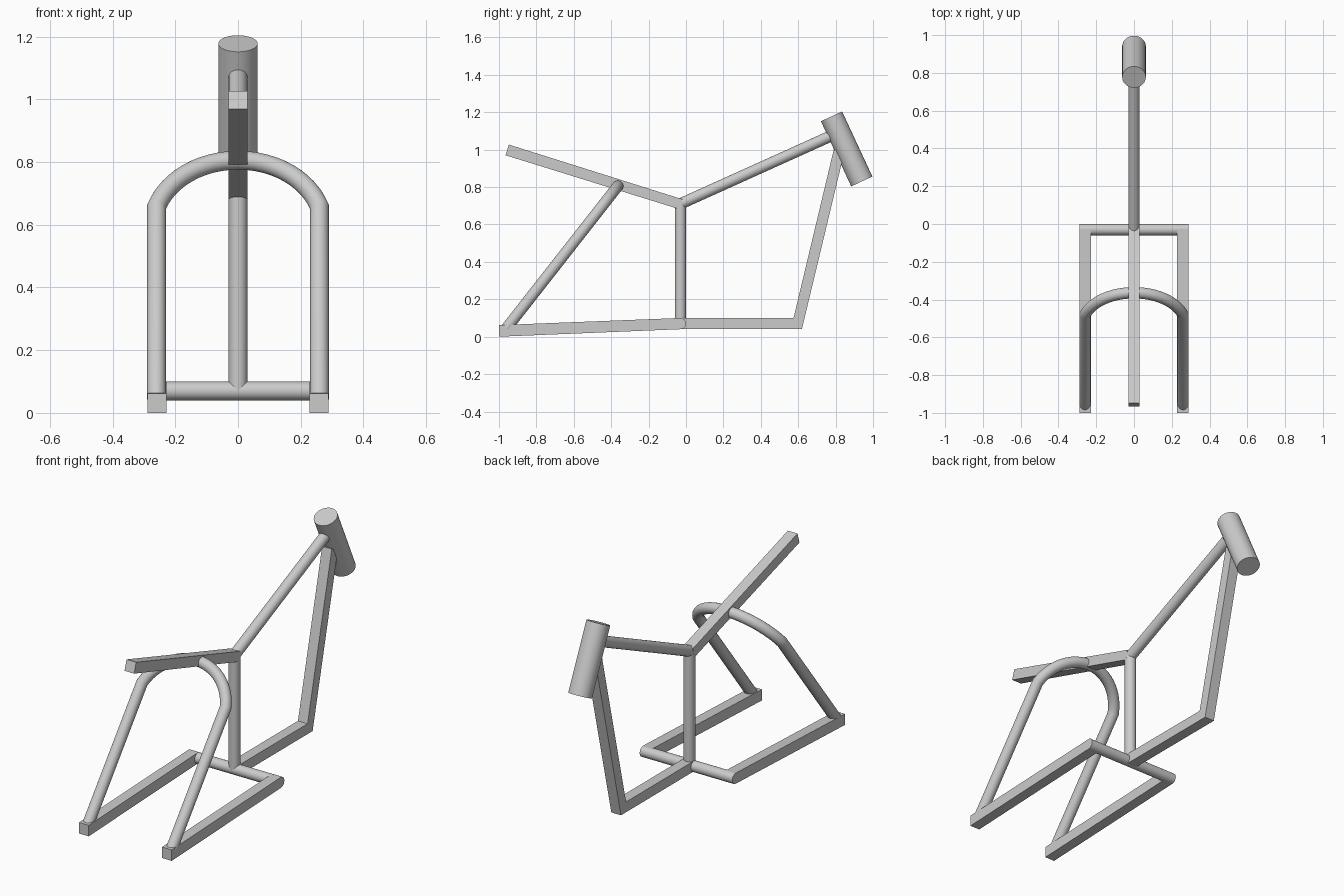
import bpy
import bmesh
from math import sin, cos, pi
from mathutils import Vector

if "Cube" in bpy.data.objects:
    bpy.data.objects.remove(bpy.data.objects["Cube"])

GREY = (0.6, 0.6, 0.6, 1)
steel = bpy.data.materials.new("grey steel")
steel.use_nodes = True
steel.diffuse_color = GREY
steel.node_tree.nodes["Principled BSDF"].inputs["Base Color"].default_value = GREY

R = 0.03  # tube radius and half width of the square bars


def finish(name, bm):
    bmesh.ops.recalc_face_normals(bm, faces=bm.faces)
    mesh = bpy.data.meshes.new(name)
    bm.to_mesh(mesh)
    bm.free()
    mesh.materials.append(steel)
    obj = bpy.data.objects.new(name, mesh)
    bpy.context.collection.objects.link(obj)
    bpy.ops.object.select_all(action='DESELECT')
    obj.select_set(True)
    bpy.context.view_layer.objects.active = obj
    bpy.ops.object.shade_smooth_by_angle(angle=pi / 6)
    return obj


def tube(name, points, radius=R, sides=32):
    """Round tube swept along points, with mitred bends and flat ends."""
    pts = [Vector(p) for p in points]
    bm = bmesh.new()
    first = (pts[1] - pts[0]).normalized()
    side = first.orthogonal().normalized()
    up = first.cross(side)
    ring = [pts[0] + radius * (side * cos(2 * pi * i / sides) + up * sin(2 * pi * i / sides))
            for i in range(sides)]
    rings = [[bm.verts.new(v) for v in ring]]
    for k in range(1, len(pts)):
        along = (pts[k] - pts[k - 1]).normalized()
        after = (pts[k + 1] - pts[k]).normalized() if k + 1 < len(pts) else along
        normal = along + after
        # slide the ring along the segment onto the mitre plane
        ring = [v + along * ((pts[k] - v).dot(normal) / along.dot(normal)) for v in ring]
        rings.append([bm.verts.new(v) for v in ring])
    for a, b in zip(rings, rings[1:]):
        for i in range(sides):
            j = (i + 1) % sides
            bm.faces.new((a[i], a[j], b[j], b[i]))
    bm.faces.new(rings[0])
    bm.faces.new(rings[-1])
    return finish(name, bm)


def bar(name, profile, x=0):
    """Square bar: side profile of (y, z) points extruded across x."""
    bm = bmesh.new()
    face = bm.faces.new([bm.verts.new((x - R, y, z)) for y, z in profile])
    new = bmesh.ops.extrude_face_region(bm, geom=[face])["geom"]
    bmesh.ops.translate(bm, vec=(2 * R, 0, 0),
                        verts=[v for v in new if isinstance(v, bmesh.types.BMVert)])
    return finish(name, bm)


# Steering head and round tubes
tube("head_tube", [(0, 0.94, 0.83), (0, 0.778, 1.178)], 0.0625, 48)
tube("top_tube", [(0, -0.03, 0.71), (0, 0.79, 1.08)])
tube("seat_tube", [(0, -0.03, 0.07), (0, -0.03, 0.71)])
tube("cross_tube", [(-0.288, -0.03, 0.07), (0.288, -0.03, 0.07)])

# Square bars along the centre
bar("seat_bar", [(-0.965, 0.97), (-0.947, 1.027), (-0.02, 0.735), (-0.03, 0.68)])
bar("cradle_bar", [(-0.03, 0.042), (0.62, 0.042), (0.845, 0.98), (0.79, 1.0),
                   (0.575, 0.1), (-0.03, 0.1)])

# Lower rails
for name, x in (("left_rail", 0.258), ("right_rail", -0.258)):
    bar(name, [(-1, 0), (-1, 0.062), (-0.03, 0.1), (-0.03, 0.04)], x)

# Rear hoop: straight legs and an arch in one tilted plane
apex = Vector((0, -0.364, 0.806))
down = Vector((0, -0.96, 0.045)) - apex
length = down.length
down.normalize()
ARC, SPAN, STEPS = 0.273, 1.26, 24
arch = []
for i in range(STEPS + 1):
    a = SPAN * (2 * i / STEPS - 1)
    arch.append(apex + down * ARC * (1 - cos(a)) + Vector((ARC * sin(a), 0, 0)))
feet = [apex + down * length + Vector((s * ARC * sin(SPAN), 0, 0)) for s in (-1, 1)]
tube("rear_hoop", [feet[0], *arch, feet[1]])
